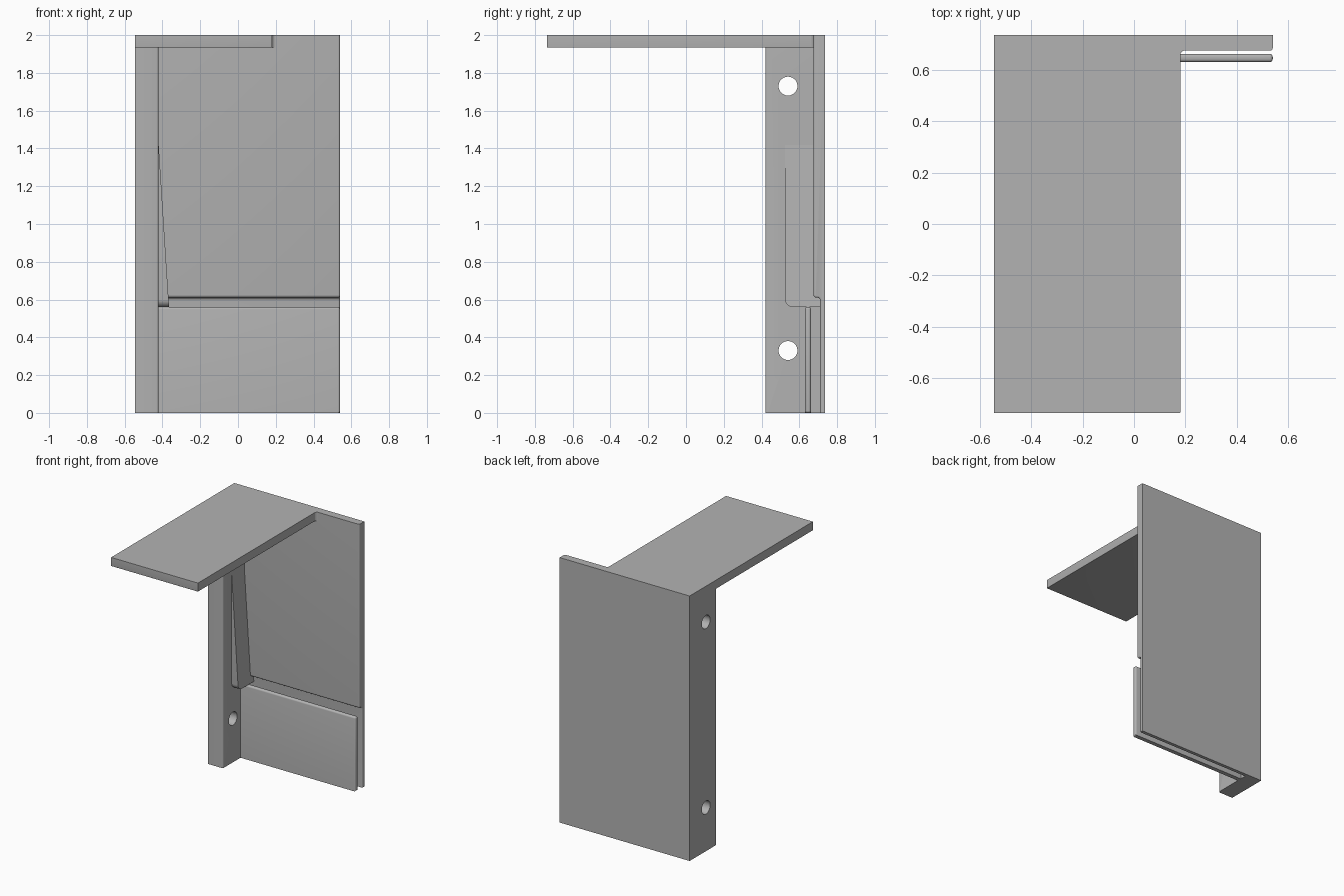
import bpy, bmesh, math

cube = bpy.data.objects.get("Cube")
if cube:
    bpy.data.objects.remove(cube, do_unlink=True)

GREY = (0.45, 0.45, 0.45, 1)
grey = bpy.data.materials.new("plain grey")
grey.use_nodes = True
grey.diffuse_color = GREY
grey.node_tree.nodes["Principled BSDF"].inputs["Base Color"].default_value = GREY

# Main dimensions
LEFT, INNER, RIGHT = -0.545, -0.42, 0.54
FRONT, BACK, TOP = -0.735, 0.735, 2.0
SHELF_Z, SHELF_X = 1.935, 0.18
PANEL_Y, SLOT_Y = 0.675, 0.71
PLATE_TOP = 0.56


def arc(ca, cb, r, start, end, steps=6):
    """Points of a circular arc, angles in degrees."""
    angles = [math.radians(start + (end - start) * i / steps) for i in range(steps + 1)]
    return [(ca + r * math.cos(a), cb + r * math.sin(a)) for a in angles]


def prism(name, profile, axis, lo, hi, round_rule=None, radius=0.012, reshape=None):
    """Extrude a profile along x (profile in yz) or z (profile in xy), rounding chosen edges."""
    place = (lambda a, b, t: (t, a, b)) if axis == "x" else (lambda a, b, t: (a, b, t))
    bm = bmesh.new()
    ends = [[bm.verts.new(place(a, b, t)) for a, b in profile] for t in (lo, hi)]
    for ring in ends:
        bm.faces.new(ring)
    n = len(profile)
    for i in range(n):
        j = (i + 1) % n
        bm.faces.new((ends[0][i], ends[0][j], ends[1][j], ends[1][i]))
    if reshape:
        for v in bm.verts:
            reshape(v.co)
    bmesh.ops.recalc_face_normals(bm, faces=bm.faces)
    if round_rule:
        chosen = [e for e in bm.edges if round_rule((e.verts[0].co + e.verts[1].co) / 2)]
        bmesh.ops.bevel(bm, geom=chosen, offset=radius, segments=4, profile=0.5,
                        affect="EDGES", clamp_overlap=True)
    mesh = bpy.data.meshes.new(name)
    bm.to_mesh(mesh)
    bm.free()
    mesh.materials.append(grey)
    obj = bpy.data.objects.new(name, mesh)
    bpy.context.collection.objects.link(obj)
    return obj


def rect(a0, b0, a1, b1):
    return [(a0, b0), (a1, b0), (a1, b1), (a0, b1)]


def near(a, b):
    return abs(a - b) < 0.001


# Back panel, thinner behind the lower plate
panel_profile = ([(BACK, 0), (SLOT_Y, 0)]
                 + arc(SLOT_Y - 0.015, 0.595, 0.015, 0, 90)
                 + arc(PANEL_Y + 0.015, 0.625, 0.015, 270, 180)
                 + [(PANEL_Y, TOP), (BACK, TOP)])
panel = prism("back_panel", panel_profile, "x", INNER, RIGHT,
              lambda m: near(m.x, RIGHT) and m.y < 0.72 and 0.01 < m.z < TOP - 0.01, 0.01)

# Side post with its inner front edge rounded
post = prism("side_post", rect(LEFT, 0.42, INNER, BACK), "z", 0, SHELF_Z,
             lambda m: near(m.x, INNER) and near(m.y, 0.42))

# Top shelf, flaring into the panel, and its corner over the post
shelf_profile = ([(LEFT, FRONT), (SHELF_X, FRONT)]
                 + arc(SHELF_X + 0.018, PANEL_Y - 0.018, 0.018, 180, 90)
                 + [(LEFT, PANEL_Y)])
shelf = prism("top_shelf", shelf_profile, "z", SHELF_Z, TOP,
              lambda m: (near(m.x, SHELF_X) and m.z < TOP - 0.01)
              or (near(m.y, FRONT) and (near(m.z, SHELF_Z) or near(m.x, SHELF_X))))
corner = prism("shelf_corner", rect(LEFT, PANEL_Y, INNER, BACK), "z", SHELF_Z, TOP)

# Lower plate standing in front of the panel, forming a slot
plate = prism("lower_plate", rect(0.63, 0, 0.662, PLATE_TOP), "x", INNER, RIGHT,
              lambda m: near(m.x, RIGHT) or (near(m.z, PLATE_TOP) and m.x > INNER + 0.01))


# Tapered rib beside the post, narrowing to nothing as it rises
def taper(co):
    if co.x > INNER:
        co.x = -0.365 - (co.z - PLATE_TOP) * 0.064


rib_profile = ([(SLOT_Y, PLATE_TOP)] + arc(0.565, PLATE_TOP + 0.04, 0.04, 270, 180)
               + [(0.525, 1.42), (SLOT_Y, 1.42)])
rib = prism("tapered_rib", rib_profile, "x", INNER - 0.005, -0.365, reshape=taper)

# Screw holes through the post
for z in (0.33, 1.73):
    bpy.ops.mesh.primitive_cylinder_add(vertices=40, radius=0.05, depth=0.4,
                                        location=(-0.48, 0.54, z),
                                        rotation=(0, math.pi / 2, 0))
    cutter = bpy.context.object
    cutter.name = "hole_cutter"
    cutter.hide_render = True
    cutter.hide_set(True)
    cut = post.modifiers.new("screw_hole", "BOOLEAN")
    cut.operation = "DIFFERENCE"
    cut.solver = "EXACT"
    cut.object = cutter

# Smooth the rounded edges, keep the corners sharp
bpy.ops.object.select_all(action="DESELECT")
for obj in (panel, post, shelf, corner, plate, rib):
    obj.select_set(True)
bpy.context.view_layer.objects.active = panel
bpy.ops.object.shade_smooth_by_angle(angle=math.radians(30))
